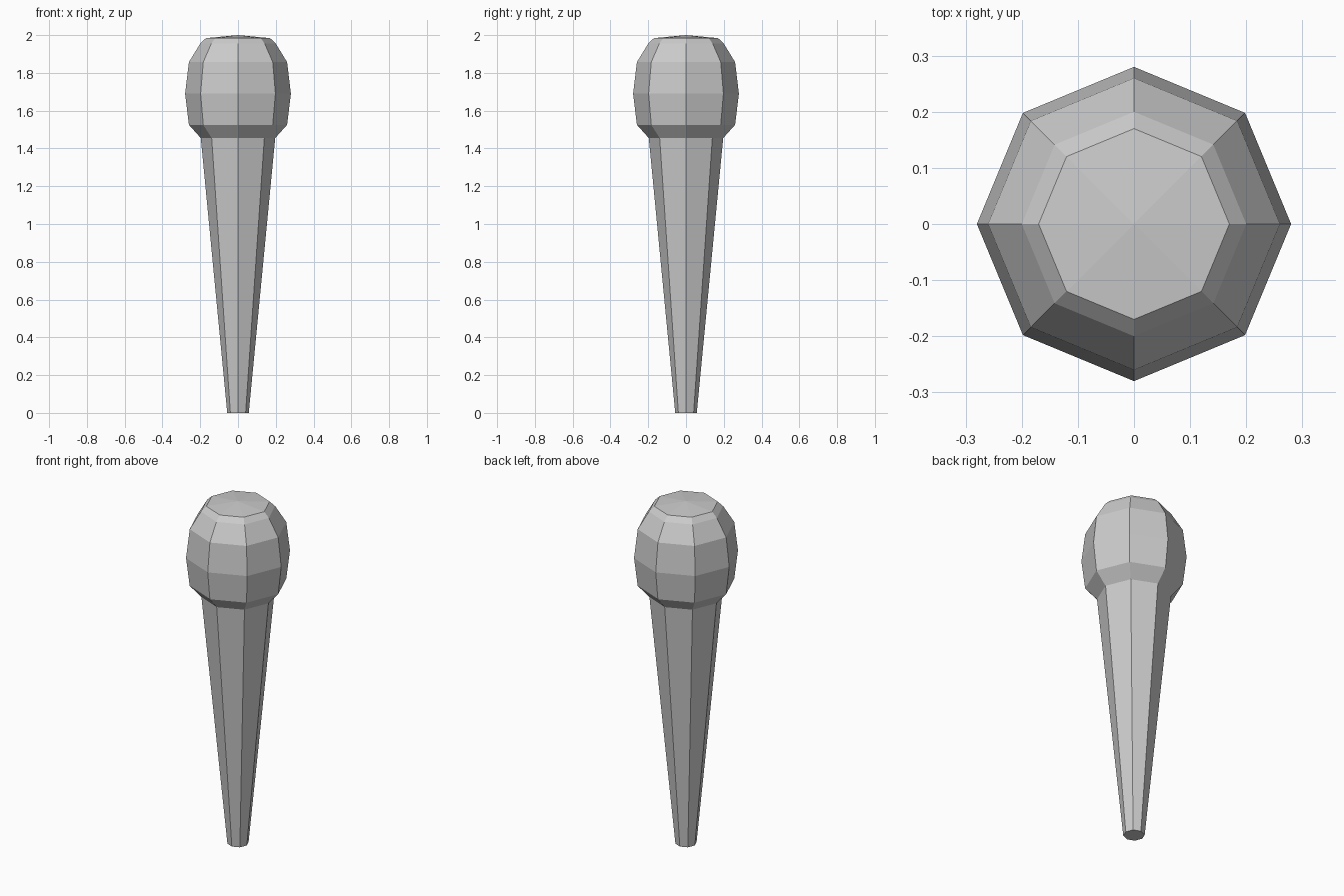
import bpy, bmesh
from math import cos, sin, tau

if "Cube" in bpy.data.objects:
    bpy.data.objects.remove(bpy.data.objects["Cube"])

SIDES = 8


def lathe(name, profile, cap_bottom=False, apex=None):
    """Revolve (radius, height) points into a flat-faced solid."""
    bm = bmesh.new()
    rings = [[bm.verts.new((r * cos(tau * i / SIDES), r * sin(tau * i / SIDES), z))
              for i in range(SIDES)] for r, z in profile]
    for low, high in zip(rings, rings[1:]):
        for i in range(SIDES):
            j = (i + 1) % SIDES
            bm.faces.new((low[i], low[j], high[j], high[i]))
    if cap_bottom:
        bm.faces.new(rings[0][::-1])
    if apex is not None:
        tip = bm.verts.new((0, 0, apex))
        for i in range(SIDES):
            bm.faces.new((rings[-1][i], rings[-1][(i + 1) % SIDES], tip))
    mesh = bpy.data.meshes.new(name)
    bm.to_mesh(mesh)
    bm.free()
    obj = bpy.data.objects.new(name, mesh)
    bpy.context.collection.objects.link(obj)
    return obj


# Tapered handle
lathe("handle", [(0.057, 0), (0.197, 1.455)], cap_bottom=True)

# Bulbous head with a shallow pointed top
lathe("head", [(0.197, 1.455), (0.26, 1.525), (0.28, 1.69), (0.26, 1.857),
               (0.20, 1.955), (0.17, 1.984)], apex=2.0)
